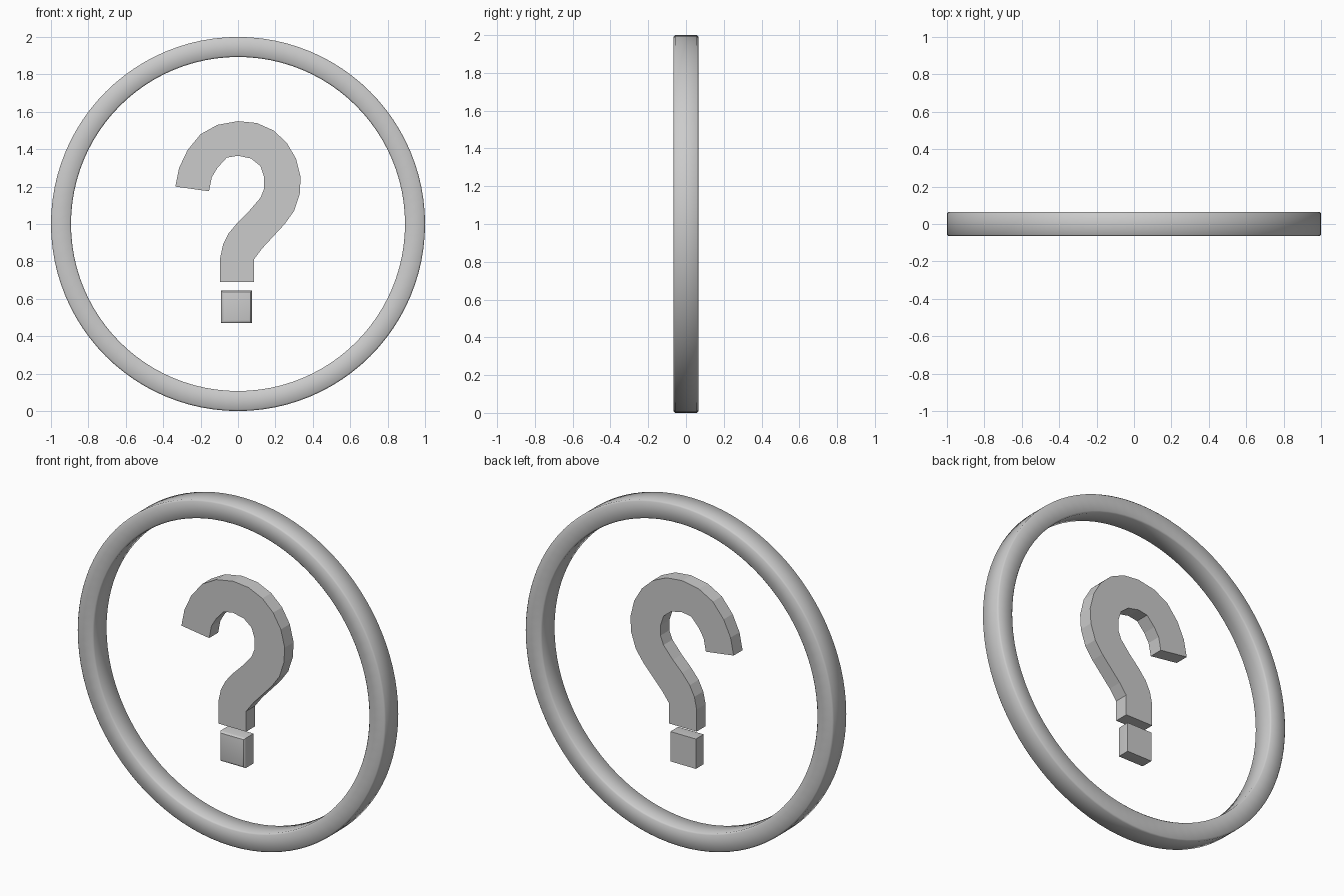
import bpy
import bmesh
from math import cos, sin, tau

if "Cube" in bpy.data.objects:
    bpy.data.objects.remove(bpy.data.objects["Cube"])

grey = bpy.data.materials.new("light grey")
grey.use_nodes = True
grey.diffuse_color = (0.6, 0.6, 0.6, 1)
grey.node_tree.nodes["Principled BSDF"].inputs["Base Color"].default_value = (0.6, 0.6, 0.6, 1)

BACK, FRONT = 0.037, -0.046


def finish(name, bm, smooth):
    bmesh.ops.recalc_face_normals(bm, faces=bm.faces)
    for face in bm.faces:
        face.smooth = smooth
    mesh = bpy.data.meshes.new(name)
    bm.to_mesh(mesh)
    bm.free()
    mesh.materials.append(grey)
    obj = bpy.data.objects.new(name, mesh)
    bpy.context.collection.objects.link(obj)
    return obj


def extrude_outline(points):
    """Solid between the front and back planes from an x, z outline."""
    bm = bmesh.new()
    face = bm.faces.new([bm.verts.new((x, FRONT, z)) for x, z in points])
    new = bmesh.ops.extrude_face_region(bm, geom=[face], use_keep_orig=True)
    moved = [v for v in new["geom"] if isinstance(v, bmesh.types.BMVert)]
    bmesh.ops.translate(bm, verts=moved, vec=(0, BACK - FRONT, 0))
    return bm


# Outer ring: a softened rectangular section swept around the y axis
inner, outer, half, soft = 0.893, 1.0, 0.065, 0.008
section = [(outer, -half + soft), (outer, half - soft),
           (outer - soft, half), (inner + soft, half),
           (inner, half - soft), (inner, -half + soft),
           (inner + soft, -half), (outer - soft, -half)]
steps = 96
bm = bmesh.new()
loops = []
for i in range(steps):
    a = tau * i / steps
    loops.append([bm.verts.new((r * cos(a), y, 1 + r * sin(a))) for r, y in section])
for i, loop in enumerate(loops):
    following = loops[(i + 1) % steps]
    for j in range(len(section)):
        k = (j + 1) % len(section)
        bm.faces.new((loop[j], loop[k], following[k], following[j]))
finish("outer_ring", bm, True)

# Hooked stroke: outer edge down to the foot, then back up the inner edge
outline = [(-.335, 1.2), (-.315, 1.3), (-.27, 1.395), (-.2, 1.48), (-.11, 1.53),
           (0, 1.55), (.1, 1.54), (.19, 1.5), (.26, 1.435), (.31, 1.35),
           (.335, 1.25), (.33, 1.16), (.3, 1.07), (.25, 1), (.19, .935),
           (.13, .87), (.085, .81), (.085, .69), (-.095, .69), (-.095, .82),
           (-.08, .89), (-.05, .95), (0, 1.01), (.06, 1.07), (.12, 1.14),
           (.14, 1.19), (.14, 1.25), (.12, 1.31), (.07, 1.35), (0, 1.365),
           (-.06, 1.355), (-.11, 1.3), (-.14, 1.25), (-.155, 1.175)]
finish("hooked_stroke", extrude_outline(outline), False)

# Dot: a block with softened front edges
bm = extrude_outline([(-.09, .47), (.075, .47), (.075, .645), (-.09, .645)])
front_edges = [e for e in bm.edges if all(v.co.y < FRONT + 0.001 for v in e.verts)]
bmesh.ops.bevel(bm, geom=front_edges, offset=0.015, segments=3, profile=0.5, affect='EDGES')
dot = finish("dot", bm, False)
bpy.context.view_layer.objects.active = dot
dot.select_set(True)
bpy.ops.object.shade_smooth_by_angle()
